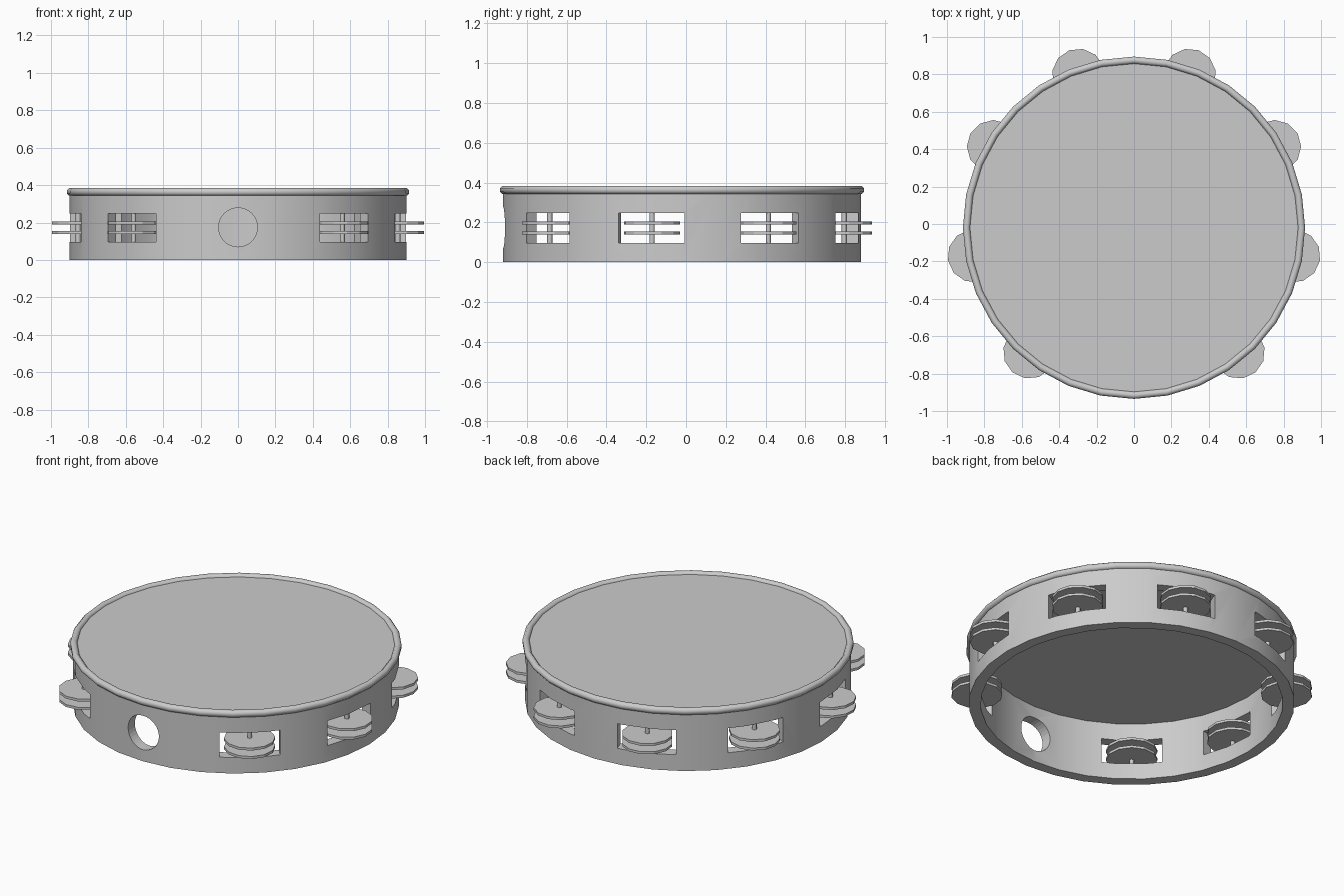
import bpy, math

if "Cube" in bpy.data.objects:
    bpy.data.objects.remove(bpy.data.objects["Cube"])

CY = -0.02          # drum axis sits slightly forward of the centre
SIDES = 32
D_JINGLE = 0.868    # distance of jingles from the axis


def smooth(ob, angle=35):
    bpy.ops.object.select_all(action='DESELECT')
    ob.select_set(True)
    bpy.context.view_layer.objects.active = ob
    bpy.ops.object.shade_smooth_by_angle(angle=math.radians(angle))


def revolve(name, profile, angle=35):
    """Closed (radius, z) profile swept round the drum axis."""
    n = len(profile)
    verts, faces = [], []
    for i in range(SIDES):
        a = 2 * math.pi * i / SIDES
        verts += [(r * math.cos(a), r * math.sin(a), z) for r, z in profile]
        j = (i + 1) % SIDES
        faces += [(i * n + k, j * n + k, j * n + (k + 1) % n, i * n + (k + 1) % n)
                  for k in range(n)]
    me = bpy.data.meshes.new(name)
    me.from_pydata(verts, [], faces)
    ob = bpy.data.objects.new(name, me)
    bpy.context.collection.objects.link(ob)
    ob.location.y = CY
    smooth(ob, angle)
    return ob


def cylinder(name, r, z0, z1, x=0, y=CY, sides=SIDES, turn=0):
    bpy.ops.mesh.primitive_cylinder_add(vertices=sides, radius=r, depth=z1 - z0,
                                        location=(x, y, (z0 + z1) / 2),
                                        rotation=(0, 0, turn))
    ob = bpy.context.object
    ob.name = name
    return ob


def cut(target, cutter):
    mod = target.modifiers.new("cut", 'BOOLEAN')
    mod.operation = 'DIFFERENCE'
    mod.solver = 'EXACT'
    mod.object = cutter
    bpy.context.view_layer.objects.active = target
    bpy.ops.object.modifier_apply(modifier=mod.name)
    bpy.data.objects.remove(cutter)


# Wooden shell
shell = revolve("shell", [(0.90, 0.0), (0.90, 0.355), (0.835, 0.355), (0.835, 0.0)])

# Thumb hole at the front
bpy.ops.mesh.primitive_cylinder_add(vertices=32, radius=0.104, depth=0.3,
                                    location=(0, CY - 0.87, 0.174),
                                    rotation=(math.pi / 2, 0, 0))
cut(shell, bpy.context.object)

# Eight slots, each with a pin and a pair of jingles
for k in range(1, 9):
    a = math.radians(270 + 40 * k)
    x, y = D_JINGLE * math.cos(a), CY + D_JINGLE * math.sin(a)
    bpy.ops.mesh.primitive_cube_add(size=1, location=(x, y, 0.172), rotation=(0, 0, a))
    slot = bpy.context.object
    slot.scale = (0.25, 0.335, 0.15)
    cut(shell, slot)
    smooth(cylinder(f"pin_{k}", 0.013, 0.09, 0.255, x, y, 8), 50)
    for label, z in (("lower", 0.146), ("upper", 0.197)):
        cylinder(f"{label}_jingle_{k}", 0.142, z - 0.0075, z + 0.0075, x, y, 12, a)
smooth(shell)

# Drum head
cylinder("drum_head", 0.89, 0.35, 0.37)

# Rounded rim hoop holding the head
hoop = [(0.896 + 0.0205 * math.cos(t), 0.3635 + 0.0215 * math.sin(t))
        for t in (math.radians(22.5 + 45 * i) for i in range(8))]
revolve("rim_hoop", hoop, 60)
